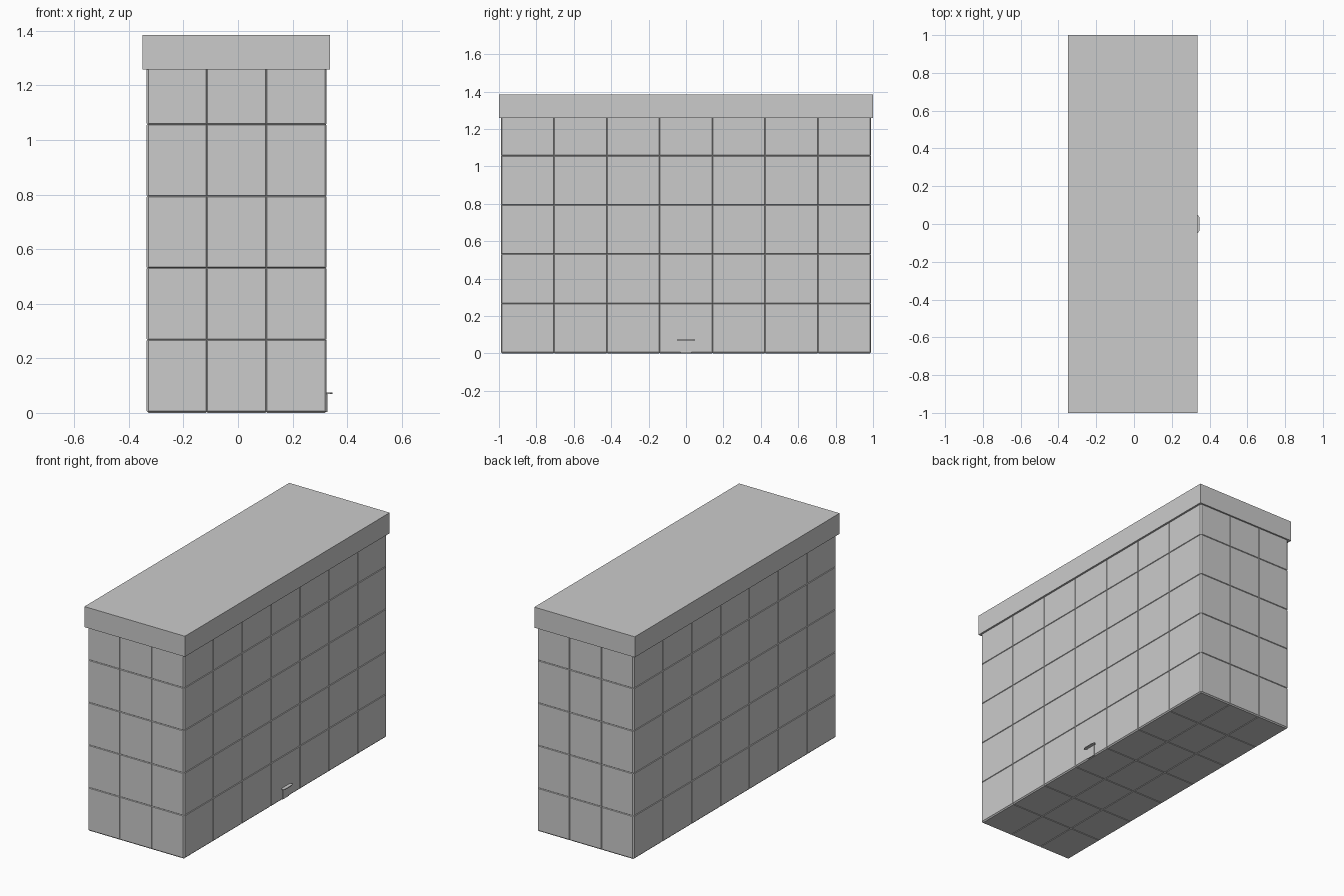
import bpy, bmesh
from mathutils import Vector

if "Cube" in bpy.data.objects:
    bpy.data.objects.remove(bpy.data.objects["Cube"])

G = 0.004  # groove depth and half width


def finish(name, bm):
    bmesh.ops.recalc_face_normals(bm, faces=bm.faces)
    mesh = bpy.data.meshes.new(name)
    bm.to_mesh(mesh)
    bm.free()
    obj = bpy.data.objects.new(name, mesh)
    bpy.context.collection.objects.link(obj)
    return obj


def box_mesh(lo, hi):
    bm = bmesh.new()
    bmesh.ops.create_cube(bm, size=1)
    lo, hi = Vector(lo), Vector(hi)
    for v in bm.verts:
        v.co = Vector((lo[i] + (v.co[i] + 0.5) * (hi[i] - lo[i]) for i in range(3)))
    return bm


# Tiled body: cut into a 3 x 7 x 5 grid, then raise each tile from the grooves
bm = box_mesh((-0.335 + G, -0.99 + G, G), (0.325 - G, 0.99 - G, 1.262))
cuts = [
    (-0.115, 0.103),
    [(i - 2.5) * 0.282 for i in range(6)],
    (0.268, 0.531, 0.794, 1.057),
]
for axis, positions in enumerate(cuts):
    normal = Vector([float(i == axis) for i in range(3)])
    for p in positions:
        bmesh.ops.bisect_plane(bm, geom=bm.verts[:] + bm.edges[:] + bm.faces[:],
                               plane_co=normal * p, plane_no=normal)
bm.normal_update()
tiles = [f for f in bm.faces if f.normal.z < 0.5]
bmesh.ops.inset_individual(bm, faces=tiles, thickness=G, depth=G)
finish("tiled_body", bm)

# Overhanging lid
finish("lid", box_mesh((-0.35, -1.0, 1.258), (0.337, 1.0, 1.385)))

# Small pull tab: tapered flat ledge above a thin backing plate
bm = bmesh.new()
outline = [(0.32, -0.035), (0.338, -0.048), (0.346, -0.035),
           (0.346, 0.035), (0.338, 0.048), (0.32, 0.035)]
base = bm.faces.new([bm.verts.new((x, y, 0.069)) for x, y in outline])
ext = bmesh.ops.extrude_face_region(bm, geom=[base], use_keep_orig=True)
top = [v for v in ext["geom"] if isinstance(v, bmesh.types.BMVert)]
bmesh.ops.translate(bm, verts=top, vec=(0, 0, 0.005))
finish("tab_ledge", bm)
finish("tab_backing", box_mesh((0.32, -0.03, 0.003), (0.327, 0.03, 0.07)))
